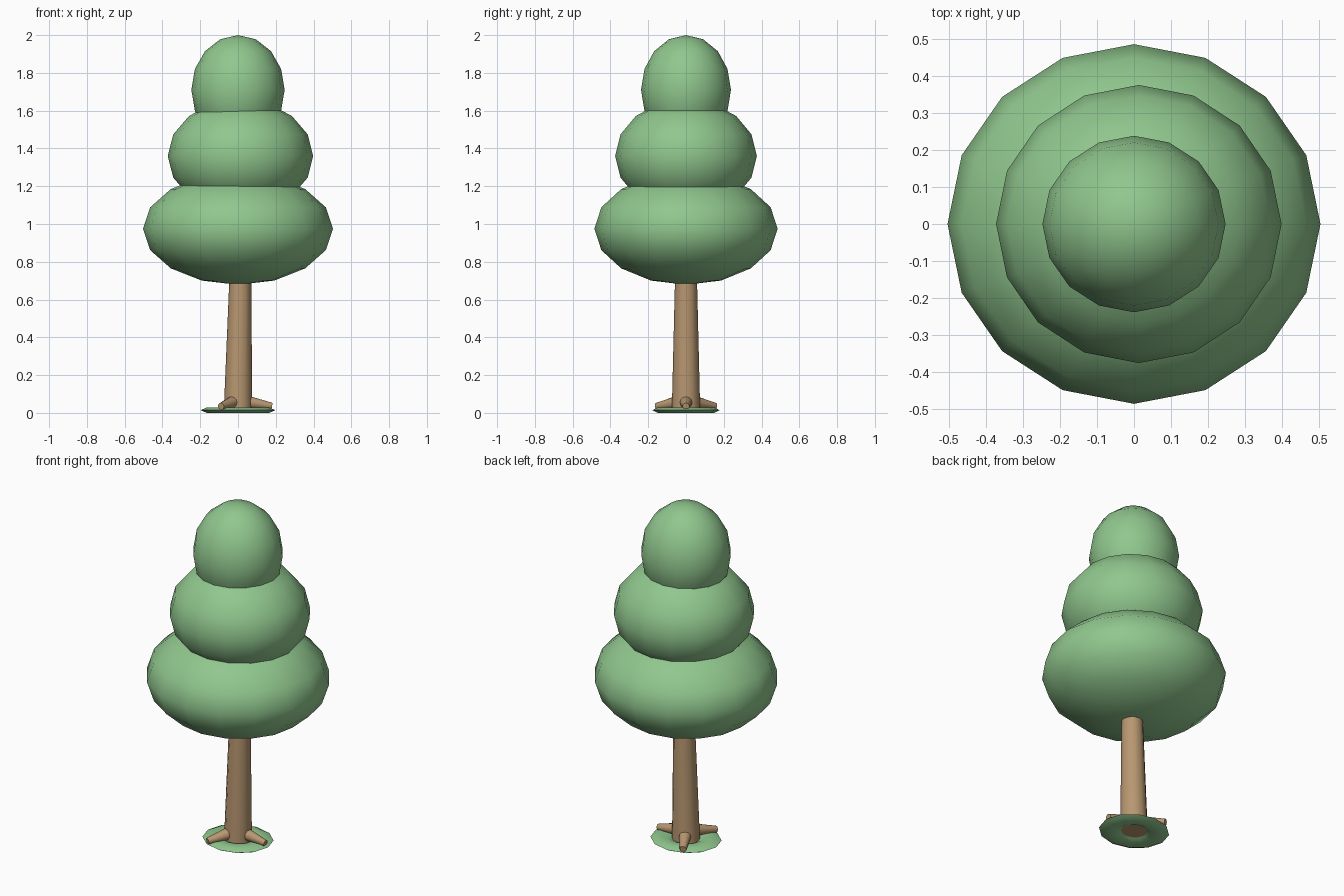
import bpy
import bmesh
from math import radians, cos, sin, tau
from mathutils import Vector

cube = bpy.data.objects.get("Cube")
if cube:
    bpy.data.objects.remove(cube)


def make_material(name, rgb):
    mat = bpy.data.materials.new(name)
    mat.use_nodes = True
    mat.diffuse_color = (*rgb, 1)
    mat.node_tree.nodes["Principled BSDF"].inputs["Base Color"].default_value = (*rgb, 1)
    return mat


leaf_green = make_material("leaf_green", (0.28, 0.57, 0.27))
bark_brown = make_material("bark_brown", (0.48, 0.31, 0.165))


def add_object(name, bm, mat):
    """Turn a bmesh into a smooth object with sharp edges kept."""
    bmesh.ops.recalc_face_normals(bm, faces=bm.faces)
    mesh = bpy.data.meshes.new(name)
    bm.to_mesh(mesh)
    bm.free()
    mesh.materials.append(mat)
    obj = bpy.data.objects.new(name, mesh)
    bpy.context.collection.objects.link(obj)
    bpy.ops.object.select_all(action="DESELECT")
    obj.select_set(True)
    bpy.context.view_layer.objects.active = obj
    bpy.ops.object.shade_smooth_by_angle(angle=radians(60))
    return obj


def ellipsoid(name, center, radii):
    bm = bmesh.new()
    bmesh.ops.create_uvsphere(bm, u_segments=16, v_segments=8, radius=1)
    bmesh.ops.scale(bm, vec=radii, verts=bm.verts)
    bmesh.ops.translate(bm, vec=center, verts=bm.verts)
    return add_object(name, bm, leaf_green)


def limb(name, start, end, r_start, r_end, upright=False):
    """Tapered capped tube; an upright one keeps its ends level."""
    start, end = Vector(start), Vector(end)
    turn = (end - start).to_track_quat("Z", "Y").to_matrix()
    bm = bmesh.new()
    rings = []
    for center, radius in ((start, r_start), (end, r_end)):
        ring = []
        for i in range(12):
            offset = Vector((cos(tau * i / 12), sin(tau * i / 12), 0)) * radius
            ring.append(bm.verts.new(center + (offset if upright else turn @ offset)))
        bm.faces.new(ring)
        rings.append(ring)
    low, high = rings
    for i in range(12):
        j = (i + 1) % 12
        bm.faces.new((low[i], low[j], high[j], high[i]))
    return add_object(name, bm, bark_brown)


# Three stacked foliage masses
ellipsoid("lower_foliage", (0, 0, 0.975), (0.503, 0.485, 0.297))
ellipsoid("middle_foliage", (0.013, 0, 1.36), (0.385, 0.375, 0.3))
ellipsoid("upper_foliage", (0, 0, 1.71), (0.247, 0.238, 0.29))

# Slightly leaning trunk and three roots
limb("trunk", (0, 0, 0.015), (0.014, 0, 0.8), 0.075, 0.056, upright=True)
for index in range(3):
    angle = tau * index / 3
    direction = Vector((cos(angle), sin(angle), 0))
    limb(f"root_{index + 1}", direction * 0.03 + Vector((0, 0, 0.06)),
         direction * 0.18 + Vector((0, 0, 0.035)), 0.037, 0.018)

# Flat ring of grass around the base
bm = bmesh.new()
rings = []
for i in range(12):
    a = tau * i / 12
    ring = []
    for j in range(6):
        b = tau * j / 6
        r = 0.135 + 0.062 * cos(b)
        ring.append(bm.verts.new((r * cos(a), 0.9 * r * sin(a), 0.0145 + 0.0167 * sin(b))))
    rings.append(ring)
for i in range(12):
    for j in range(6):
        this, following, k = rings[i], rings[(i + 1) % 12], (j + 1) % 6
        bm.faces.new((this[j], following[j], following[k], this[k]))
add_object("grass_ring", bm, leaf_green)
